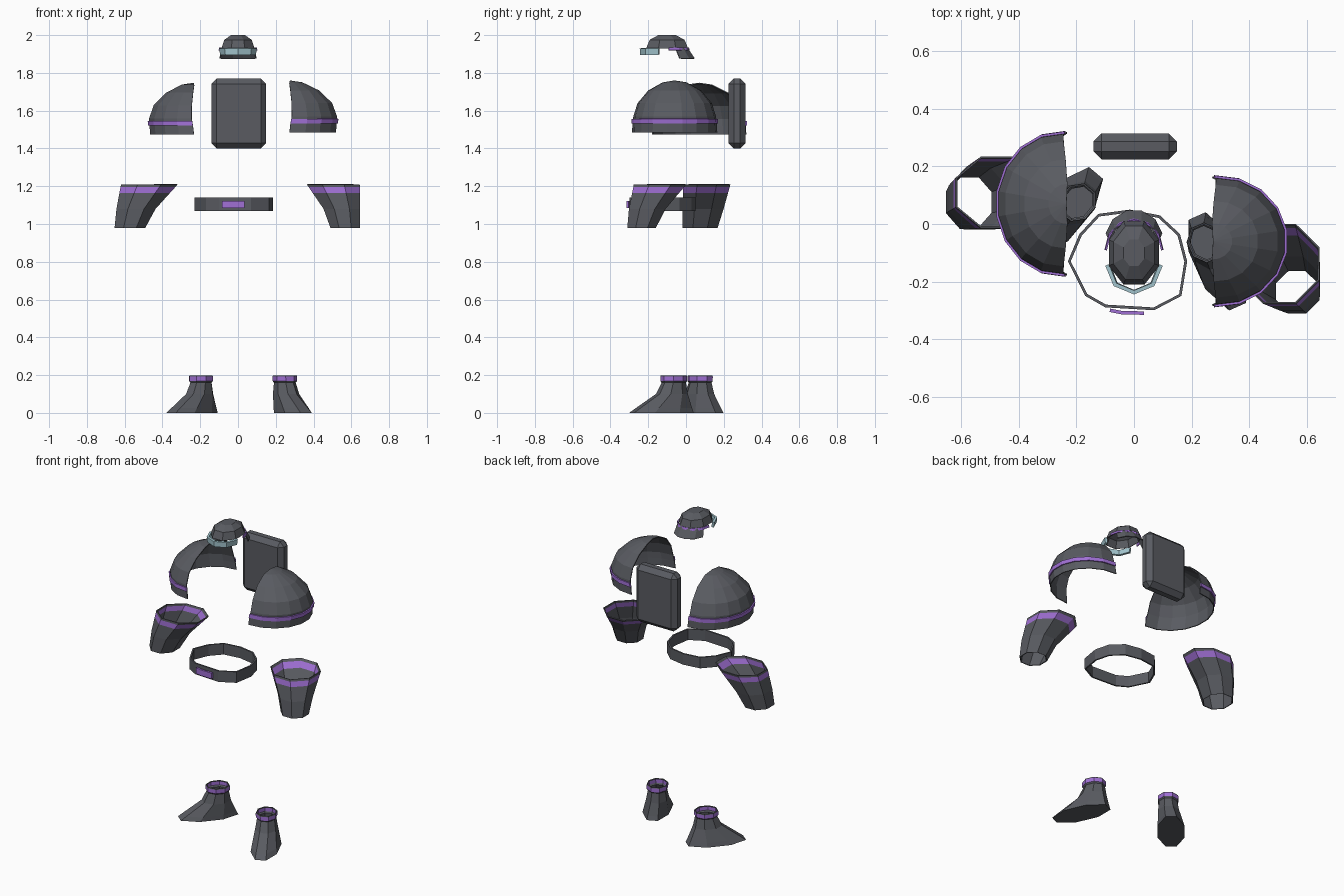
import bpy, bmesh
from math import sin, cos, pi, radians
from mathutils import Vector

if "Cube" in bpy.data.objects:
    bpy.data.objects.remove(bpy.data.objects["Cube"], do_unlink=True)


def material(name, rgb):
    m = bpy.data.materials.new(name)
    m.use_nodes = True
    m.diffuse_color = (*rgb, 1)
    m.node_tree.nodes["Principled BSDF"].inputs["Base Color"].default_value = (*rgb, 1)
    return m


GREY = material("dark grey armour", (0.1, 0.105, 0.12))
PURPLE = material("purple trim", (0.35, 0.16, 0.66))
GLASS = material("pale blue glass", (0.38, 0.58, 0.64))


def ring(cx, cy, z, rx, ry, n=8, turn=0.0):
    """Closed oval of n points; turn rotates it about the vertical."""
    pts = []
    for i in range(n):
        a = 2 * pi * (i + 0.5) / n
        x, y = rx * cos(a), ry * sin(a)
        pts.append(Vector((cx + x * cos(turn) - y * sin(turn),
                           cy + x * sin(turn) + y * cos(turn), z)))
    return pts


def arc(cx, cy, z, rx, ry, start, end, n):
    """Open arc with n sides, angles in degrees."""
    angles = [radians(start + (end - start) * i / n) for i in range(n + 1)]
    return [Vector((cx + rx * cos(a), cy + ry * sin(a), z)) for a in angles]


def loft(name, rings, mats, closed=True, wall=0.006, cap_top=False, cap_bottom=False, trim_row=None):
    """Skin rings from top to bottom; trim_row takes the second material."""
    bm = bmesh.new()
    rows = [[bm.verts.new(p) for p in r] for r in rings]
    n = len(rows[0])
    for k, (a, b) in enumerate(zip(rows, rows[1:])):
        for i in range(n if closed else n - 1):
            j = (i + 1) % n
            f = bm.faces.new((a[i], b[i], b[j], a[j]))
            f.material_index = int(k == trim_row)
    if cap_top:
        bm.faces.new(rows[0])
    if cap_bottom:
        bm.faces.new(rows[-1][::-1])
    bmesh.ops.remove_doubles(bm, verts=bm.verts, dist=0.0005)
    mesh = bpy.data.meshes.new(name)
    bm.to_mesh(mesh)
    bm.free()
    for m in mats:
        mesh.materials.append(m)
    ob = bpy.data.objects.new(name, mesh)
    bpy.context.collection.objects.link(ob)
    if wall:
        mod = ob.modifiers.new("wall", 'SOLIDIFY')
        mod.thickness = wall
        mod.offset = -1
    return ob


# Backpack: bevelled slab
bpy.ops.mesh.primitive_cube_add(size=1, location=(0.004, 0.27, 1.585))
pack = bpy.context.object
pack.name = "backpack"
pack.scale = (0.29, 0.09, 0.37)
bpy.ops.object.transform_apply(location=False, rotation=False, scale=True)
pack.data.materials.append(GREY)
bevel = pack.modifiers.new("edges", 'BEVEL')
bevel.width = 0.028
bevel.segments = 1

# Helmet: low dome, neck guard, trim and visor
loft("helmet_dome", [ring(0, -0.1, 2.0, 0.04, 0.05), ring(0, -0.1, 1.975, 0.078, 0.1),
                     ring(0, -0.1, 1.93, 0.095, 0.12)], [GREY], cap_top=True)
loft("neck_guard", [arc(0, -0.07, 1.935, 0.09, 0.08, 10, 170, 5),
                    arc(0, -0.05, 1.877, 0.1, 0.1, 10, 170, 5)], [GREY], closed=False)
loft("helmet_trim", [arc(0, -0.09, 1.934, 0.1, 0.106, 0, 180, 6),
                     arc(0, -0.09, 1.92, 0.103, 0.11, 0, 180, 6)], [PURPLE], closed=False)
loft("visor", [arc(0, -0.145, 1.93, 0.1, 0.1, 180, 360, 4),
               arc(0, -0.145, 1.896, 0.095, 0.098, 180, 360, 4)], [GLASS], closed=False, wall=0.014)

# Shoulder guards: half domes open toward the body
# (height above base, radius factor, outward shift)
DOME = [(0.275, 0.0, -0.01), (0.265, 0.28, -0.01), (0.222, 0.62, 0.0), (0.155, 0.87, 0.01),
        (0.085, 0.97, 0.012), (0.045, 0.99, 0.005), (0.0, 1.0, 0.0)]


def shoulder(side, s, cx, cy, z, rx, ry):
    mid = 0 if s > 0 else 180

    def row(h, f, dx, extra=0.0):
        return arc(cx + s * dx, cy, z + h, rx * f + extra, ry * f + extra, mid - 93, mid + 93, 9)
    loft(side + "_shoulder_guard", [row(*d) for d in DOME], [GREY], closed=False)
    loft(side + "_shoulder_band", [row(0.072, 0.985, 0.01, 0.006), row(0.048, 0.992, 0.006, 0.006)],
         [PURPLE], closed=False, wall=0.008)


shoulder("left", 1, 0.285, -0.06, 1.485, 0.238, 0.226)
shoulder("right", -1, -0.245, 0.07, 1.473, 0.224, 0.25)


# Gauntlets: flared tubes with a trim row under the cuff
def gauntlet(side, cuff, middle, wrist):
    def between(a, b, t):
        return [p + (q - p) * t for p, q in zip(a, b)]
    top, mid, low = (ring(*r) for r in (cuff, middle, wrist))
    rows = [top, between(top, mid, 0.1), between(top, mid, 0.34), mid, low]
    loft(side + "_gauntlet", rows, [GREY, PURPLE], trim_row=1)


gauntlet("left", (0.505, -0.138, 1.208, 0.151, 0.15), (0.55, -0.205, 1.08, 0.105, 0.105),
         (0.567, -0.235, 0.98, 0.084, 0.082))
gauntlet("right", (-0.47, 0.11, 1.208, 0.162, 0.135), (-0.54, 0.09, 1.08, 0.112, 0.118),
         (-0.572, 0.075, 0.98, 0.088, 0.1))

# Belt: thin hoop with a buckle plate
LOOP = [(-0.23, -0.13), (-0.17, -0.25), (-0.1, -0.29), (0.07, -0.3), (0.165, -0.25), (0.185, -0.13),
        (0.16, -0.035), (0.09, 0.03), (-0.015, 0.05), (-0.125, 0.035), (-0.19, -0.035)]
loft("belt", [[Vector((x, y, z)) for x, y in LOOP] for z in (1.14, 1.07)], [GREY], wall=0.01)
PLATE = [(-0.085, -0.306), (-0.045, -0.314), (0.035, -0.316)]
loft("belt_buckle", [[Vector((x, y, z)) for x, y in PLATE] for z in (1.122, 1.085)],
     [PURPLE], closed=False, wall=0.012)


# Boots: oval ankle flowing into a long sole
def boot(side, ankle, sole, turn):
    (ax, ay), (sx, sy) = Vector(ankle), Vector(sole)

    def row(z, t, w, l):
        return ring(ax + (sx - ax) * t, ay + (sy - ay) * t, z, w, l, 8, turn)
    loft(side + "_boot", [row(0.198, 0, 0.062, 0.07), row(0.192, 0, 0.064, 0.072),
                          row(0.168, 0, 0.063, 0.072), row(0.16, 0, 0.056, 0.066),
                          row(0.1, 0.15, 0.066, 0.088), row(0.025, 0.8, 0.08, 0.162),
                          row(0.0, 1, 0.084, 0.187)],
         [GREY, PURPLE], cap_bottom=True, trim_row=1)


boot("left", (0.248, -0.065), (0.29, -0.13), radians(24))
boot("right", (-0.196, 0.075), (-0.243, 0.045), radians(-40))
